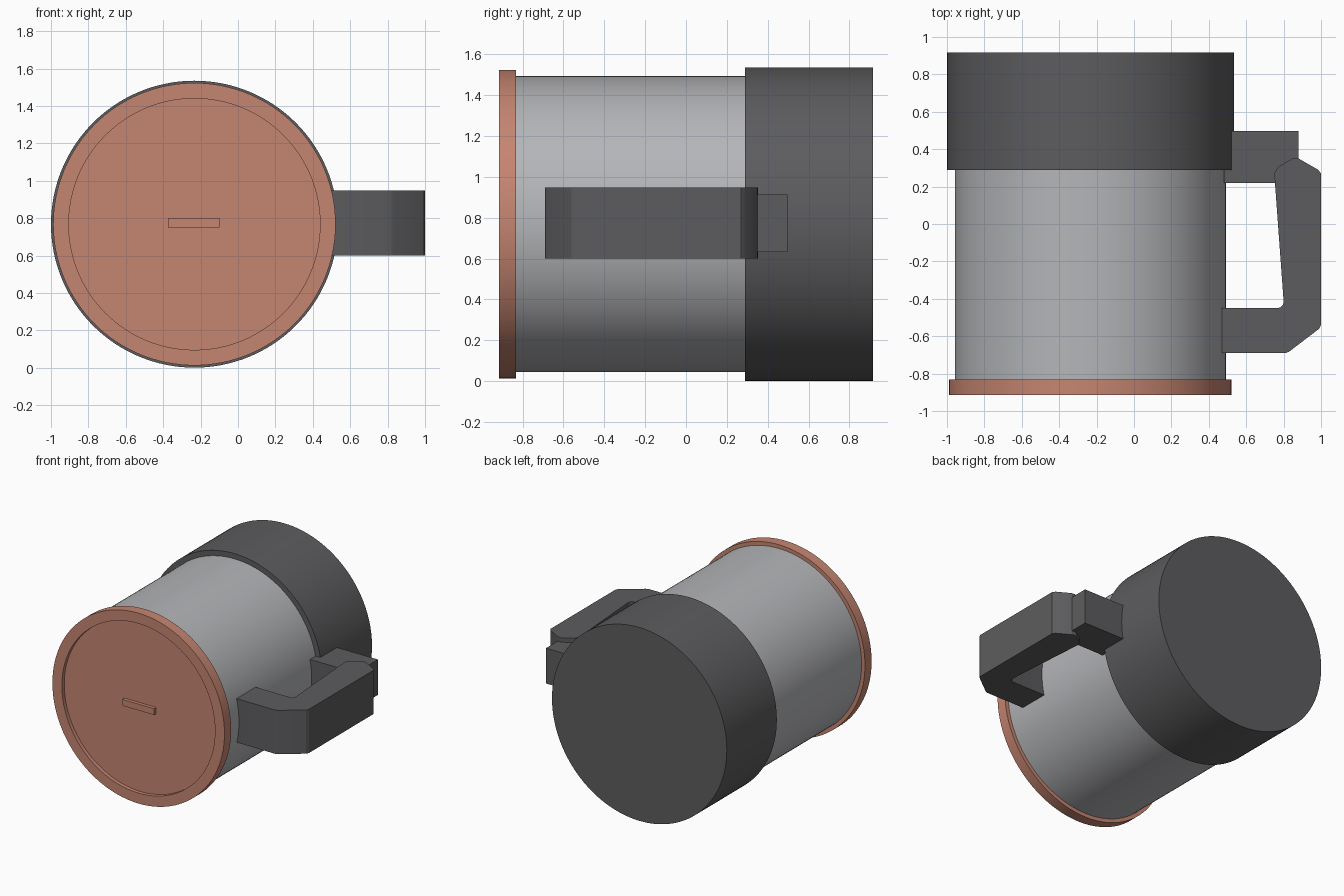
import bpy, bmesh, math

if "Cube" in bpy.data.objects:
    bpy.data.objects.remove(bpy.data.objects["Cube"])

CX, CZ = -0.233, 0.768   # axis of the tank, running along y
SIDES = 128


def material(name, rgb):
    m = bpy.data.materials.new(name)
    m.diffuse_color = (*rgb, 1)
    m.use_nodes = True
    m.node_tree.nodes["Principled BSDF"].inputs["Base Color"].default_value = m.diffuse_color
    return m


COPPER = material("copper", (0.56, 0.235, 0.165))
GREY = material("light grey", (0.46, 0.465, 0.485))
DARK = material("dark grey", (0.108, 0.108, 0.114))


def finish(name, bm, mat):
    bmesh.ops.recalc_face_normals(bm, faces=bm.faces)
    mesh = bpy.data.meshes.new(name)
    bm.to_mesh(mesh)
    bm.free()
    mesh.materials.append(mat)
    ob = bpy.data.objects.new(name, mesh)
    bpy.context.collection.objects.link(ob)
    bpy.ops.object.select_all(action='DESELECT')
    ob.select_set(True)
    bpy.context.view_layer.objects.active = ob
    bpy.ops.object.shade_smooth_by_angle(angle=math.radians(25))
    return ob


def lathe(name, profile, mat):
    """Turn (radius, y) points around the tank axis and cap both ends."""
    bm = bmesh.new()
    rings = []
    for r, y in profile:
        rings.append([bm.verts.new((CX + r * math.cos(a), y, CZ + r * math.sin(a)))
                      for a in (2 * math.pi * i / SIDES for i in range(SIDES))])
    for p, q in zip(rings, rings[1:]):
        for i in range(SIDES):
            j = (i + 1) % SIDES
            bm.faces.new((p[i], p[j], q[j], q[i]))
    bm.faces.new(rings[0])
    bm.faces.new(rings[-1])
    return finish(name, bm, mat)


def extrude_z(name, outline, z0, z1, mat):
    """Raise an (x, y) outline from z0 to z1."""
    bm = bmesh.new()
    face = bm.faces.new([bm.verts.new((x, y, z0)) for x, y in outline])
    up = bmesh.ops.extrude_face_region(bm, geom=[face])
    for v in up["geom"]:
        if isinstance(v, bmesh.types.BMVert):
            v.co.z = z1
    return finish(name, bm, mat)


def rect(x0, x1, y0, y1):
    return [(x0, y0), (x1, y0), (x1, y1), (x0, y1)]


# Tank body and wide rear base
lathe("body", [(0.725, -0.85), (0.725, 0.30)], GREY)
lathe("base", [(0.767, 0.29), (0.767, 0.917)], DARK)

# Front lid with a shallow recess and a small raised bar
lathe("lid", [(0.672, -0.885), (0.672, -0.915), (0.755, -0.915), (0.755, -0.832)], COPPER)
extrude_z("lid_bar", rect(-0.375, -0.098, -0.912, -0.88), 0.75, 0.80, COPPER)

# Handle, with a rounded inner corner and a softened tip
handle = [(0.47, -0.69), (0.81, -0.69), (0.83, -0.682), (0.99, -0.56), (1.0, -0.54),
          (1.0, 0.27), (0.985, 0.29), (0.88, 0.35), (0.85, 0.352), (0.77, 0.305),
          (0.75, 0.27)]
handle += [(0.765 + 0.035 * math.cos(a), -0.415 - 0.035 * math.sin(a))
           for a in (math.pi / 2 * i / 6 for i in range(7))]
handle += [(0.47, -0.45)]
extrude_z("handle", handle, 0.60, 0.947, DARK)

# Block joining the handle to the base
extrude_z("handle_mount", rect(0.48, 0.88, 0.22, 0.498), 0.633, 0.913, DARK)
